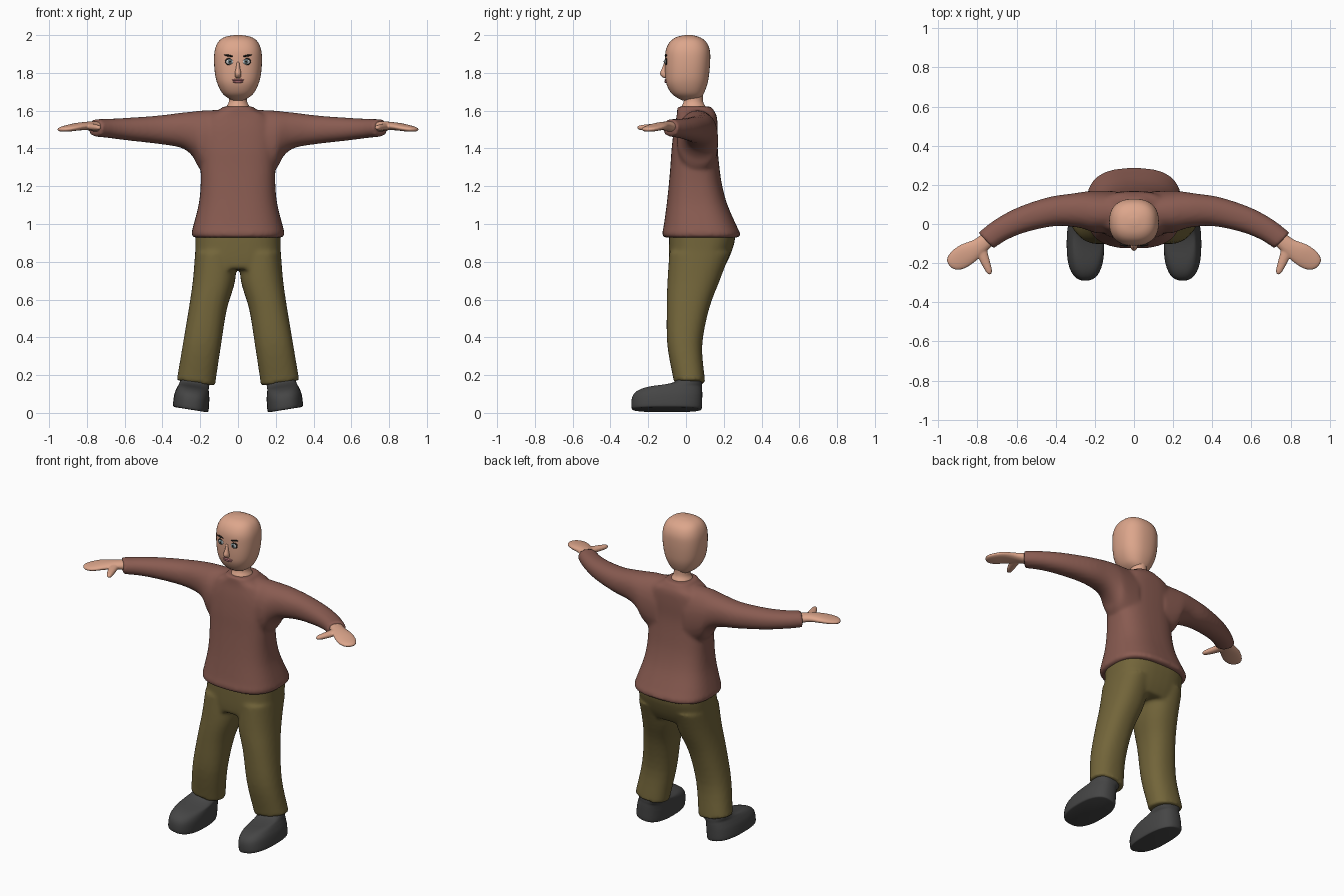
import bpy, bmesh
from math import sin, cos, pi, radians, copysign
from mathutils import Vector, Matrix


def material(name, rgb):
    m = bpy.data.materials.new(name)
    m.diffuse_color = (*rgb, 1)
    return m


SKIN = material("skin", (0.72, 0.38, 0.26))
WOOL = material("wool", (0.25, 0.105, 0.082))
CLOTH = material("cloth", (0.17, 0.13, 0.042))
LEATHER = material("leather", (0.06, 0.06, 0.06))
WHITE = material("eye_white", (0.7, 0.7, 0.7))
IRIS = material("iris_grey", (0.14, 0.2, 0.22))
DARK = material("dark", (0.015, 0.012, 0.01))
LIP = material("lip", (0.55, 0.2, 0.22))


# A ring is (centre, half-axis u, half-axis v)
def flat(z, cx, hx, y0, y1, tilt=0.0):
    return (Vector((cx, (y0 + y1) / 2, z)), Vector((hx, 0, hx * tilt)), Vector((0, (y1 - y0) / 2, 0)))


def upright(x, y, z, hw, hh, heading):
    h = radians(heading)
    return (Vector((x, y, z)), Vector((sin(h), cos(h), 0)) * hw, Vector((0, 0, hh)))


def catmull(a, b, c, d, t):
    return 0.5 * (2 * b + (c - a) * t + (2 * a - 5 * b + 4 * c - d) * t * t
                  + (3 * b - a - 3 * c + d) * t ** 3)


def loft(bm, rings, power=2.3, side=1, steps=4, n=40):
    """Skin a smooth tube through superellipse rings and cap both ends."""
    last = len(rings) - 1
    fine = []
    for i in range(last):
        q = [rings[max(0, min(last, i + k))] for k in (-1, 0, 1, 2)]
        fine += [[catmull(*[r[j] for r in q], s / steps) for j in range(3)] for s in range(steps)]
    fine.append(rings[-1])
    loops = []
    for c, u, v in fine:
        loop = []
        for k in range(n):
            a = 2 * pi * k / n
            ca = copysign(abs(cos(a)) ** (2 / power), cos(a))
            sa = copysign(abs(sin(a)) ** (2 / power), sin(a))
            p = c + u * ca + v * sa
            loop.append(bm.verts.new((p.x * side, p.y, p.z)))
        loops.append(loop)
    for a, b in zip(loops, loops[1:]):
        for k in range(n):
            bm.faces.new((a[k], a[(k + 1) % n], b[(k + 1) % n], b[k]))
    bm.faces.new(loops[0])
    bm.faces.new(loops[-1])


def finish(name, bm, mat, voxel=0, smooth=6):
    """Make the object; a voxel size blends its overlapping tubes into one skin."""
    bmesh.ops.recalc_face_normals(bm, faces=bm.faces)
    me = bpy.data.meshes.new(name)
    bm.to_mesh(me)
    bm.free()
    me.materials.append(mat)
    me.polygons.foreach_set("use_smooth", [True] * len(me.polygons))
    ob = bpy.data.objects.new(name, me)
    bpy.context.collection.objects.link(ob)
    if voxel:
        r = ob.modifiers.new("blend", 'REMESH')
        r.mode, r.voxel_size, r.use_smooth_shade = 'VOXEL', voxel, True
        s = ob.modifiers.new("relax", 'SMOOTH')
        s.factor, s.iterations = 0.5, smooth
    return ob


def blob(name, mat, loc, size, roll=0):
    bm = bmesh.new()
    m = Matrix.Translation(loc) @ Matrix.Rotation(radians(roll), 4, 'Y') @ Matrix.Diagonal((*size, 1))
    bmesh.ops.create_uvsphere(bm, u_segments=20, v_segments=12, radius=1, matrix=m)
    finish(name, bm, mat)


# Sweater: torso with two forward-curving sleeves
bm = bmesh.new()
loft(bm, [flat(*r) for r in (
    (0.928, 0, 0.238, -0.118, 0.282), (0.95, 0, 0.246, -0.126, 0.287), (0.99, 0, 0.237, -0.118, 0.268),
    (1.1, 0, 0.209, -0.103, 0.22), (1.2, 0, 0.198, -0.092, 0.192), (1.3, 0, 0.198, -0.083, 0.177),
    (1.4, 0, 0.2, -0.076, 0.168), (1.5, 0, 0.195, -0.064, 0.168), (1.57, 0, 0.165, -0.05, 0.163),
    (1.602, 0, 0.1, -0.047, 0.147), (1.622, 0, 0.083, -0.045, 0.132))], 2.7)
for s in (1, -1):
    loft(bm, [upright(*r) for r in (
        (0.1, 0.06, 1.415, 0.108, 0.19, 0), (0.2, 0.062, 1.445, 0.108, 0.155, 3),
        (0.24, 0.066, 1.477, 0.1, 0.118, 5), (0.3, 0.069, 1.496, 0.088, 0.093, 9),
        (0.42, 0.063, 1.499, 0.076, 0.075, 15), (0.57, 0.022, 1.502, 0.067, 0.061, 25),
        (0.68, -0.03, 1.506, 0.06, 0.051, 36), (0.757, -0.085, 1.509, 0.056, 0.046, 43))], 2.2, s)
finish("sweater", bm, WOOL, 0.011)

# Trousers: pelvis with two legs
bm = bmesh.new()
loft(bm, [flat(*r) for r in (
    (0.76, 0, 0.215, -0.085, 0.195), (0.82, 0, 0.225, -0.09, 0.228),
    (0.9, 0, 0.226, -0.09, 0.256), (0.955, 0, 0.226, -0.088, 0.262))], 2.7)
for s in (1, -1):
    loft(bm, [flat(*r) for r in (
        (0.158, 0.222, 0.104, -0.063, 0.102, 0.14), (0.185, 0.219, 0.101, -0.068, 0.099, 0.14),
        (0.36, 0.191, 0.1, -0.099, 0.086, 0.1), (0.55, 0.16, 0.1, -0.102, 0.122, 0.05),
        (0.7, 0.127, 0.112, -0.098, 0.178), (0.85, 0.117, 0.11, -0.088, 0.235))], 2.3, s)
finish("trousers", bm, CLOTH, 0.011)

# Shoes and mitten hands, left and right
for s, tag in ((1, "left"), (-1, "right")):
    bm = bmesh.new()
    loft(bm, [flat(*r, 0.16) for r in (
        (0.017, 0.25, 0.085, -0.275, 0.075), (0.026, 0.25, 0.094, -0.288, 0.084),
        (0.08, 0.245, 0.093, -0.286, 0.086), (0.112, 0.24, 0.087, -0.262, 0.086),
        (0.132, 0.236, 0.081, -0.21, 0.085), (0.146, 0.232, 0.078, -0.11, 0.085),
        (0.165, 0.228, 0.077, -0.058, 0.084), (0.21, 0.222, 0.075, -0.05, 0.08))], 2.5, s)
    finish(tag + "_shoe", bm, LEATHER)

    bm = bmesh.new()
    loft(bm, [upright(*r) for r in (
        (0.735, -0.068, 1.513, 0.04, 0.03, 43), (0.79, -0.113, 1.519, 0.043, 0.023, 40),
        (0.85, -0.15, 1.515, 0.057, 0.02, 40), (0.9, -0.185, 1.506, 0.055, 0.017, 40),
        (0.932, -0.206, 1.501, 0.037, 0.012, 40), (0.943, -0.213, 1.5, 0.012, 0.005, 40))], 2.1, s)
    loft(bm, [upright(*r) for r in (
        (0.785, -0.11, 1.518, 0.03, 0.018, 95), (0.772, -0.16, 1.514, 0.027, 0.018, 100),
        (0.752, -0.212, 1.511, 0.021, 0.016, 106), (0.739, -0.245, 1.51, 0.015, 0.012, 106),
        (0.735, -0.258, 1.51, 0.005, 0.005, 106))], 2.1, s)
    finish(tag + "_hand", bm, SKIN, 0.005, 4)

# Head and neck
bm = bmesh.new()
loft(bm, [flat(*r) for r in (
    (1.655, 0, 0.03, -0.02, 0.06), (1.67, 0, 0.058, -0.05, 0.08), (1.695, 0, 0.085, -0.08, 0.096),
    (1.74, 0, 0.108, -0.103, 0.113), (1.79, 0, 0.121, -0.11, 0.122), (1.86, 0, 0.127, -0.111, 0.128),
    (1.92, 0, 0.123, -0.107, 0.126), (1.965, 0, 0.104, -0.085, 0.106), (1.99, 0, 0.07, -0.05, 0.07),
    (2.0, 0, 0.02, -0.005, 0.03))], 2.4)
finish("head", bm, SKIN)
bm = bmesh.new()
loft(bm, [flat(*r) for r in (
    (1.59, 0, 0.075, -0.035, 0.118), (1.62, 0, 0.062, -0.025, 0.105),
    (1.65, 0, 0.048, -0.012, 0.09), (1.7, 0, 0.05, -0.012, 0.09))], 2)
finish("neck", bm, SKIN)

# Face: nose, lips, eyes and brows
bm = bmesh.new()
loft(bm, [flat(*r) for r in (
    (1.772, 0, 0.006, -0.115, -0.1), (1.78, 0, 0.015, -0.128, -0.095), (1.797, 0, 0.017, -0.137, -0.095),
    (1.825, 0, 0.011, -0.127, -0.095), (1.858, 0, 0.007, -0.114, -0.095))], 2, n=20)
finish("nose", bm, SKIN)
blob("upper_lip", LIP, (0, -0.104, 1.762), (0.034, 0.01, 0.006))
blob("lower_lip", LIP, (0, -0.103, 1.753), (0.028, 0.011, 0.007))
for s, tag in ((1, "left"), (-1, "right")):
    x = 0.043 * s
    blob(tag + "_eye_rim", DARK, (x, -0.103, 1.86), (0.027, 0.008, 0.02))
    blob(tag + "_eyeball", WHITE, (x, -0.101, 1.859), (0.024, 0.013, 0.017))
    blob(tag + "_iris", IRIS, (x, -0.109, 1.86), (0.013, 0.007, 0.013))
    blob(tag + "_pupil", DARK, (x, -0.113, 1.86), (0.006, 0.005, 0.006))
    blob(tag + "_brow", DARK, (0.047 * s, -0.105, 1.891), (0.027, 0.008, 0.005), -10 * s)
